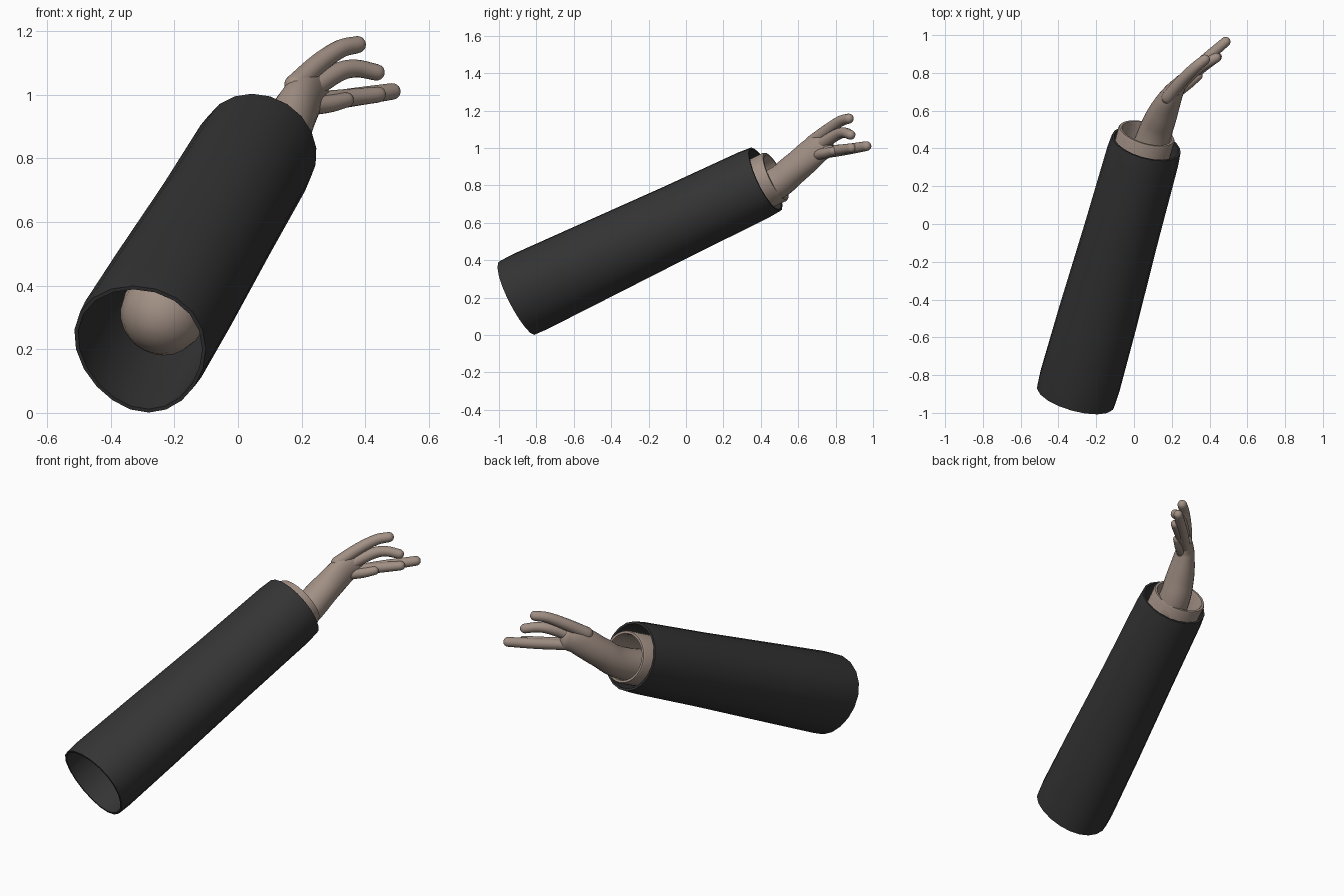
import bpy, bmesh, math
from mathutils import Vector

cube = bpy.data.objects.get("Cube")
if cube:
    bpy.data.objects.remove(cube)


def material(name, rgb):
    m = bpy.data.materials.new(name)
    m.use_nodes = True
    m.diffuse_color = (*rgb, 1)
    m.node_tree.nodes["Principled BSDF"].inputs["Base Color"].default_value = (*rgb, 1)
    return m


skin = material("taupe skin", (0.36, 0.28, 0.235))
cloth = material("charcoal cloth", (0.035, 0.035, 0.035))


def frame(axis):
    """Sideways and upward vectors across an axis."""
    side = axis.cross(Vector((0, 0, 1))).normalized()
    return side, side.cross(axis).normalized()


def loft(name, rings, sides, mat, closed=False, loop=False):
    """Skin rings of (centre, axis, half width, half height, egg)."""
    bm = bmesh.new()
    rows = []
    for c, axis, w, h, egg in rings:
        s, u = frame(axis)
        row = []
        for i in range(sides):
            a = math.tau * i / sides
            wide = w * math.cos(a) * (1 + egg * math.sin(a))
            row.append(bm.verts.new(c + s * wide + u * h * math.sin(a)))
        rows.append(row)
    pairs = list(zip(rows, rows[1:])) + ([(rows[-1], rows[0])] if loop else [])
    for a, b in pairs:
        for i in range(sides):
            j = (i + 1) % sides
            bm.faces.new((a[i], a[j], b[j], b[i]))
    if closed:
        bm.faces.new(rows[0])
        bm.faces.new(rows[-1])
    bmesh.ops.recalc_face_normals(bm, faces=bm.faces)
    me = bpy.data.meshes.new(name)
    bm.to_mesh(me)
    bm.free()
    me.materials.append(mat)
    ob = bpy.data.objects.new(name, me)
    bpy.context.collection.objects.link(ob)
    bpy.ops.object.select_all(action="DESELECT")
    ob.select_set(True)
    bpy.context.view_layer.objects.active = ob
    bpy.ops.object.shade_smooth_by_angle(angle=math.radians(50))
    return ob


def limb(name, points, sides=16, steps=5):
    """Smooth rounded tube through (x, y, z, half width, half height)."""
    p = [Vector(q) for q in points]
    p = [2 * p[0] - p[1]] + p + [2 * p[-1] - p[-2]]
    path = []
    for a, b, c, d in zip(p, p[1:], p[2:], p[3:]):
        for k in range(steps):
            t = k / steps
            path.append(0.5 * (2 * b + (c - a) * t + (2 * a - 5 * b + 4 * c - d) * t * t
                               + (3 * b - a - 3 * c + d) * t ** 3))
    path.append(p[-2])
    centres = [Vector(q[:3]) for q in path]
    n = len(path) - 1
    rings = []
    for i, q in enumerate(path):
        axis = (centres[min(i + 1, n)] - centres[max(i - 1, 0)]).normalized()
        rings.append((centres[i], axis, q[3], q[4], 0))

    def dome(ring, sign):
        c, axis, w, h, _ = ring
        angles = [math.radians(d) for d in (20, 40, 60, 75, 86)]
        return [(c + axis * sign * min(w, h) * math.sin(a), axis,
                 w * math.cos(a), h * math.cos(a), 0) for a in angles]

    rings = dome(rings[0], -1)[::-1] + rings + dome(rings[-1], 1)
    return loft(name, rings, sides, skin, closed=True)


# Sleeve: hollow tapered tube with softly turned ends
near, far = Vector((-0.305, -0.9, 0.2)), Vector((0.065, 0.425, 0.832))
axis = (far - near).normalized()
outer = [(0, 0.212, 0.219, 0.12), (0.05, 0.216, 0.222, 0.11), (0.3, 0.212, 0.213, 0.07),
         (0.65, 0.2, 0.2, 0.02), (0.95, 0.194, 0.194, 0), (1, 0.188, 0.188, 0)]
profile = [(t, w, h, e) for t, w, h, e in outer]
profile += [(t, w - 0.012, h - 0.012, e) for t, w, h, e in reversed(outer)]
loft("sleeve", [(near.lerp(far, t), axis, w, h, e) for t, w, h, e in profile],
     20, cloth, loop=True)

# Inner cuff: thin ring standing out of the sleeve
rim = Vector((0.068, 0.48, 0.848))
cuff = [(-0.3, 0.15), (-0.01, 0.154), (0, 0.149), (0, 0.136), (-0.01, 0.132), (-0.3, 0.132)]
loft("cuff", [(rim + axis * d, axis, r, r * 0.93, 0) for d, r in cuff], 32, skin, loop=True)

# Forearm, wrist and palm
limb("forearm_and_palm", [
    (-0.235, -0.63, 0.315, 0.135, 0.135),
    (-0.07, -0.1, 0.55, 0.125, 0.125),
    (0.09, 0.42, 0.775, 0.093, 0.09),
    (0.15, 0.58, 0.89, 0.08, 0.082),
    (0.205, 0.69, 0.985, 0.055, 0.08),
    (0.25, 0.755, 1.01, 0.035, 0.062)], sides=24)

# Fingers and thumb: centre points with a radius at each
fingers = {
    "upper_finger": [(0.18, 0.67, 1.03, 0.035), (0.25, 0.755, 1.095, 0.032),
                     (0.32, 0.825, 1.143, 0.029), (0.375, 0.87, 1.157, 0.027)],
    "second_finger": [(0.22, 0.71, 1.01, 0.034), (0.31, 0.8, 1.068, 0.031),
                      (0.37, 0.845, 1.082, 0.028), (0.435, 0.88, 1.07, 0.026)],
    "third_finger": [(0.24, 0.73, 0.98, 0.03), (0.35, 0.82, 0.99, 0.028),
                     (0.44, 0.885, 1.0, 0.025)],
    "long_finger": [(0.25, 0.75, 0.975, 0.03), (0.37, 0.865, 0.993, 0.029),
                    (0.485, 0.965, 1.01, 0.026)],
    "short_finger": [(0.23, 0.7, 0.965, 0.03), (0.29, 0.745, 0.972, 0.028),
                     (0.34, 0.785, 0.983, 0.024)],
}
for name, points in fingers.items():
    limb(name, [(*q, q[3]) for q in points])
